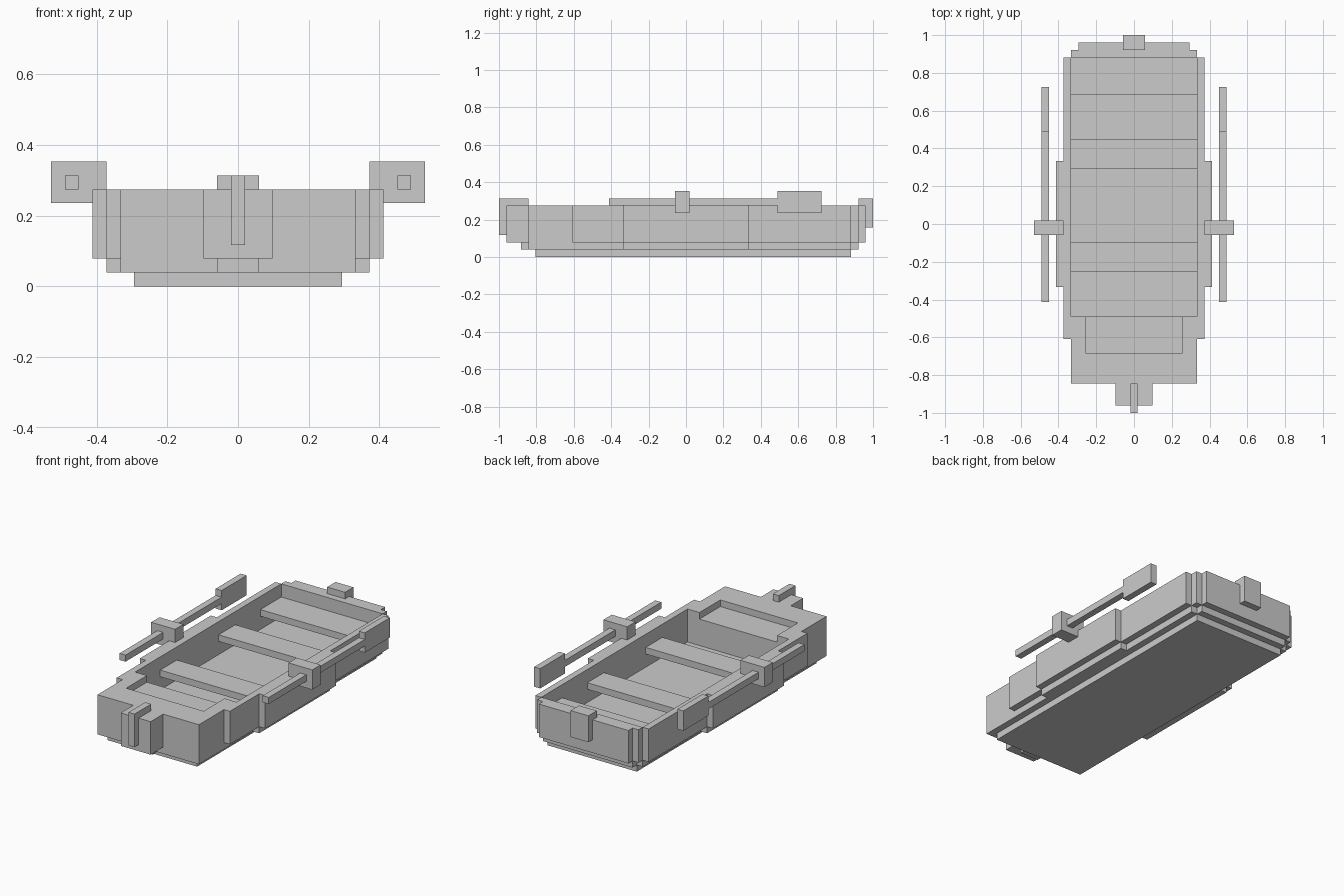
import bpy

if "Cube" in bpy.data.objects:
    bpy.data.objects.remove(bpy.data.objects["Cube"])

U = 2 / 51  # one block unit


def box(name, x, y, z):
    """Axis-aligned block from (min, max) ranges in block units."""
    bpy.ops.mesh.primitive_cube_add(
        size=1, location=[(a + b) / 2 * U for a, b in (x, y, z)])
    ob = bpy.context.object
    ob.name = name
    ob.scale = [(b - a) * U for a, b in (x, y, z)]
    bpy.ops.object.transform_apply(location=True, rotation=False, scale=True)
    return ob


def mid(name, half, y, z):
    """Block centred on x = 0."""
    return box(name, (-half, half), y, z)


def pair(name, x, y, z):
    """Block mirrored to both sides of the boat."""
    ob = box(name, x, y, z)
    bpy.context.scene.cursor.location = (0, 0, 0)
    bpy.ops.object.origin_set(type='ORIGIN_CURSOR')
    ob.modifiers.new("Mirror", 'MIRROR')
    return ob


# Bottom and floor
mid("keel_plate", 7.5, (-20.5, 22.5), (0, 1))
mid("floor", 8.5, (-21.5, 22.5), (1, 2))
mid("floor_stern_step", 7.5, (22.5, 23.5), (1, 2))

# Side walls, stepped outwards amidships
pair("side_wall", (8.5, 9.5), (-15.5, 22.5), (2, 7))
pair("side_bulge", (9.5, 10.5), (-8.5, 8.5), (2, 7))
pair("side_bulge_foot", (8.5, 9.5), (-8.5, 8.5), (1, 2))

# Bow: solid deck with a recess open to the cockpit
mid("bow_front", 8.5, (-21.5, -17.5), (2, 7))
pair("bow_cheek", (6.5, 8.5), (-17.5, -12.5), (2, 7))
mid("bow_seat", 6.5, (-17.5, -12.5), (2, 6))
mid("prow", 2.5, (-24.5, -21.5), (2, 7))
mid("prow_foot", 1.5, (-22.5, -21.5), (1, 2))
mid("stem_top", 0.5, (-24.5, -21.5), (7, 8))
mid("stem", 0.5, (-25.5, -24.5), (3, 8))

# Stern
mid("stern_wall", 8.5, (22.5, 23.5), (2, 7))
mid("stern_face", 7.5, (23.5, 24.5), (2, 7))
mid("stern_block", 1.5, (23.5, 25.5), (4, 8))

# Seats
for i, y in enumerate([(-6.5, -2.5), (7.5, 11.5), (17.5, 22.5)]):
    mid(f"seat_{i + 1}", 8.5, y, (4, 5))

# Oars and oarlocks
pair("oar_shaft", (11.5, 12.5), (-10.5, 12.5), (7, 8))
pair("oar_blade", (11.5, 12.5), (12.5, 18.5), (6, 9))
pair("oarlock", (9.5, 13.5), (-1.5, 0.5), (6, 9))
